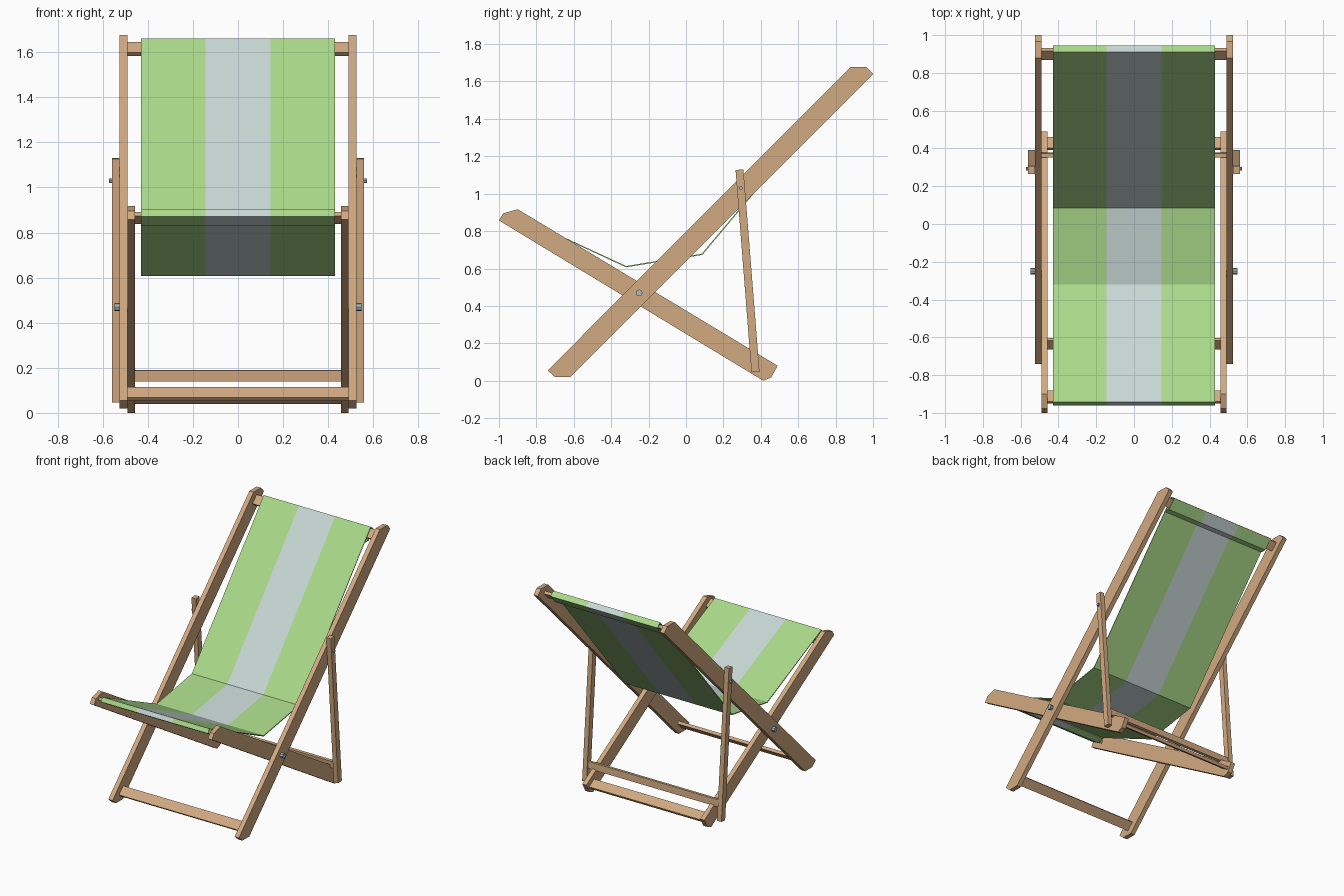
import bpy, bmesh, math
from mathutils import Matrix, Vector

if "Cube" in bpy.data.objects:
    bpy.data.objects.remove(bpy.data.objects["Cube"])


def material(name, rgb):
    m = bpy.data.materials.new(name)
    m.diffuse_color = (*rgb, 1)
    m.use_nodes = True
    m.node_tree.nodes["Principled BSDF"].inputs["Base Color"].default_value = m.diffuse_color
    return m


WOOD = material("warm wood", (0.64, 0.40, 0.22))
GREEN = material("light green cloth", (0.40, 0.69, 0.25))
PALE = material("pale grey cloth", (0.57, 0.68, 0.66))
METAL = material("bolt metal", (0.38, 0.50, 0.55))


def finish(name, bm, mats):
    bmesh.ops.recalc_face_normals(bm, faces=bm.faces)
    me = bpy.data.meshes.new(name)
    bm.to_mesh(me)
    bm.free()
    for m in mats:
        me.materials.append(m)
    ob = bpy.data.objects.new(name, me)
    bpy.context.collection.objects.link(ob)
    return ob


def plank_pair(name, profile, x0, x1):
    """Side profile (y, z) extruded from x0 to x1, on both sides."""
    for side, s in (("right", 1), ("left", -1)):
        bm = bmesh.new()
        face = bm.faces.new([bm.verts.new((s * x0, y, z)) for y, z in profile])
        ext = bmesh.ops.extrude_face_region(bm, geom=[face])
        bmesh.ops.translate(bm, vec=(s * (x1 - x0), 0, 0),
                            verts=[v for v in ext["geom"] if isinstance(v, bmesh.types.BMVert)])
        finish(f"{name}_{side}", bm, [WOOD])


def crossbar(name, y, z, half_len, angle, width=0.068, thick=0.021):
    bm = bmesh.new()
    mat = (Matrix.Translation((0, y, z)) @ Matrix.Rotation(math.radians(angle), 4, 'X')
           @ Matrix.Diagonal((2 * half_len, width, thick, 1)))
    bmesh.ops.create_cube(bm, size=1, matrix=mat)
    finish(name, bm, [WOOD])


def bolt_pair(name, y, z, r, x0, x1):
    for side, s in (("right", 1), ("left", -1)):
        bm = bmesh.new()
        mat = Matrix.Translation((s * (x0 + x1) / 2, y, z)) @ Matrix.Rotation(math.pi / 2, 4, 'Y')
        bmesh.ops.create_cone(bm, cap_ends=True, segments=8, radius1=r, radius2=r,
                              depth=x1 - x0, matrix=mat)
        finish(f"{name}_{side}", bm, [METAL])


# Side frames: long back rails, seat rails and rear props
plank_pair("back_rail", [(-0.74, 0.055), (-0.70, 0.02), (-0.62, 0.02),
                         (1.0, 1.64), (0.965, 1.677), (0.88, 1.677)], 0.491, 0.525)
plank_pair("seat_rail", [(-1.0, 0.857), (-0.977, 0.895), (-0.90, 0.917),
                         (0.49, 0.08), (0.455, 0.017), (0.413, 0.0)], 0.458, 0.491)
plank_pair("rear_prop", [(0.35, 0.045), (0.393, 0.048), (0.307, 1.13), (0.265, 1.127)],
           0.525, 0.56)

# Crossbars
crossbar("top_bar", 0.90, 1.615, 0.495, 45)
crossbar("front_foot_bar", -0.634, 0.084, 0.495, 45)
crossbar("seat_front_bar", -0.915, 0.865, 0.462, -31)
crossbar("seat_rear_bar", 0.425, 0.065, 0.462, -31)
crossbar("prop_bar", 0.365, 0.165, 0.53, 94.5, 0.05, 0.022)

# Bolts
bolt_pair("pivot_bolt", -0.25, 0.47, 0.018, 0.50, 0.547)
bolt_pair("prop_bolt", 0.293, 1.03, 0.010, 0.50, 0.573)

# Sling: sleeve round the front bar, sagging seat, back, sleeve round the top bar
path = [(-0.84, 0.845), (-0.89, 0.833), (-0.957, 0.873), (-0.942, 0.898),
        (-0.32, 0.61), (0.086, 0.676), (0.91, 1.658), (0.941, 1.634),
        (0.885, 1.573), (0.846, 1.573)]
columns = [-0.43, -0.145, 0.145, 0.43]
bm = bmesh.new()
rows = [[bm.verts.new((x, y, z)) for x in columns] for y, z in path]
for a, b in zip(rows, rows[1:]):
    for i in range(3):
        f = bm.faces.new((a[i], a[i + 1], b[i + 1], b[i]))
        f.material_index = 1 if i == 1 else 0
sling = finish("cloth_sling", bm, [GREEN, PALE])
mod = sling.modifiers.new("thickness", 'SOLIDIFY')
mod.thickness = 0.007
mod.offset = 0
